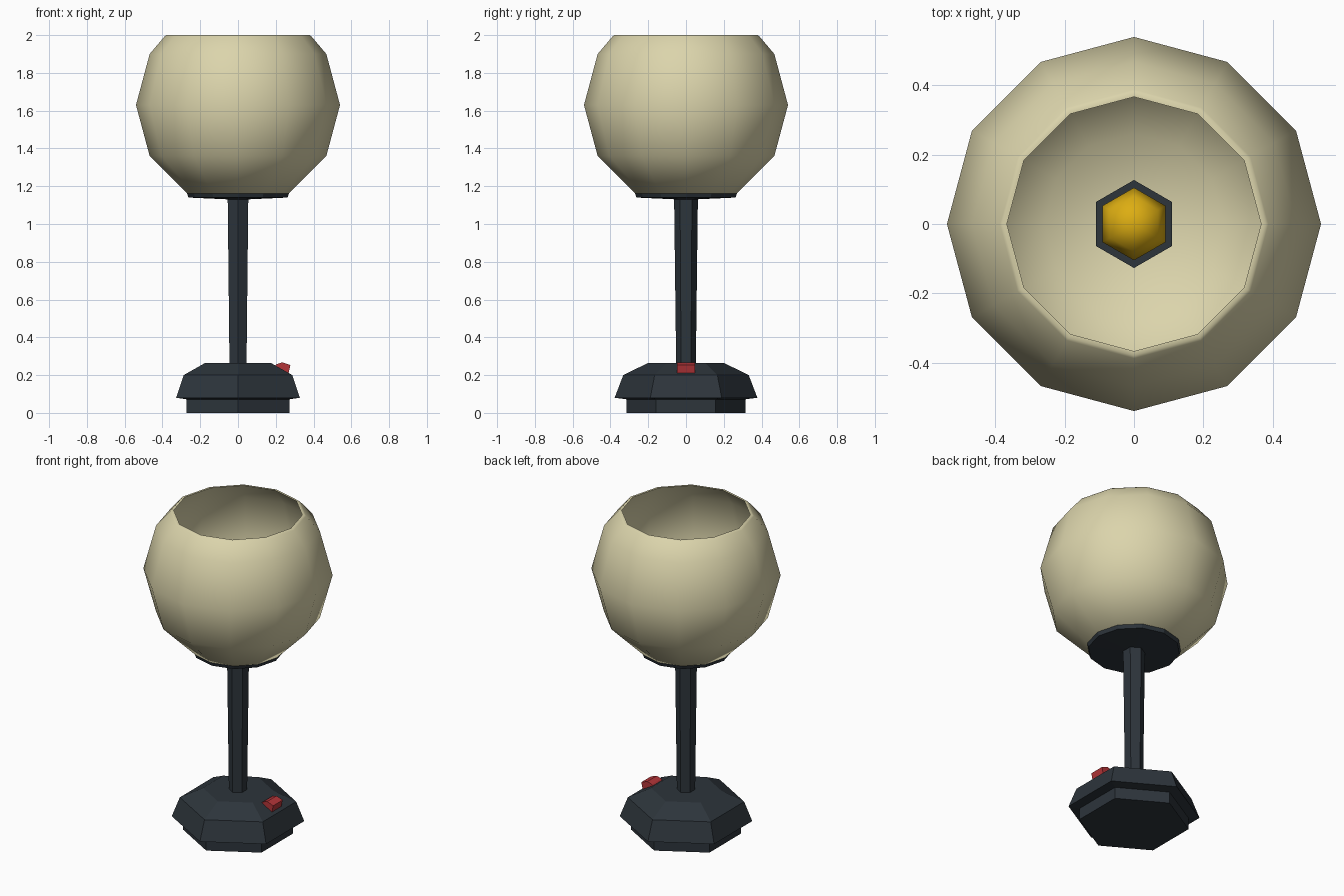
import bpy, bmesh, math

if "Cube" in bpy.data.objects:
    bpy.data.objects.remove(bpy.data.objects["Cube"])


def material(name, rgb):
    m = bpy.data.materials.new(name)
    m.diffuse_color = (*rgb, 1)
    m.use_nodes = True
    m.node_tree.nodes["Principled BSDF"].inputs["Base Color"].default_value = m.diffuse_color
    return m


DARK = material("dark slate", (0.026, 0.035, 0.044))
CREAM = material("cream", (0.71, 0.66, 0.41))
GOLD = material("bulb gold", (0.72, 0.42, 0.006))
RED = material("switch red", (0.45, 0.035, 0.04))


def finish(name, bm, mat, smooth=None):
    bmesh.ops.recalc_face_normals(bm, faces=bm.faces)
    me = bpy.data.meshes.new(name)
    bm.to_mesh(me)
    bm.free()
    me.materials.append(mat)
    ob = bpy.data.objects.new(name, me)
    bpy.context.collection.objects.link(ob)
    if smooth:
        bpy.ops.object.select_all(action='DESELECT')
        bpy.context.view_layer.objects.active = ob
        ob.select_set(True)
        bpy.ops.object.shade_smooth_by_angle(angle=math.radians(smooth))
    return ob


def lathe(name, profile, sides, mat, smooth=None):
    """Revolve (radius, z) points with a corner on the y axis; radius 0 makes a tip."""
    bm = bmesh.new()
    rings = []
    for r, z in profile:
        if r == 0:
            rings.append([bm.verts.new((0, 0, z))] * sides)
        else:
            rings.append([bm.verts.new((r * math.sin(2 * math.pi * i / sides),
                                        r * math.cos(2 * math.pi * i / sides), z))
                          for i in range(sides)])
    for a, b in zip(rings, rings[1:]):
        for i in range(sides):
            j = (i + 1) % sides
            quad = list(dict.fromkeys((a[i], a[j], b[j], b[i])))
            bm.faces.new(quad)
    return finish(name, bm, mat, smooth)


# Hexagonal foot with an overhanging skirt
lathe("base", [(0, 0), (0.315, 0), (0.315, 0.072), (0.378, 0.08),
               (0.332, 0.2), (0.2, 0.265), (0, 0.265)], 6, DARK)

# Slightly flared hexagonal pole
lathe("pole", [(0, 0.25), (0.052, 0.25), (0.063, 1.14), (0, 1.14)], 6, DARK)

# Shallow dish under the shade
lathe("shade_holder", [(0, 1.128), (0.262, 1.14), (0.272, 1.168), (0, 1.155)], 12, DARK)

# Thick globe shade: outer wall up from the holder, over the rim, down inside
R, T, C = 0.54, 0.02, 1.63
outer = [(R * math.cos(math.radians(a)), C + R * math.sin(math.radians(a)))
         for a in (-60, -30, 0, 30)]
inner = [((R - T) * math.cos(math.radians(a)), C + (R - T) * math.sin(math.radians(a)))
         for a in (30, 0, -30, -60)]
lathe("shade", [(0, 1.16)] + outer + [(0.388, 1.994), (0.38, 2.0), (0.367, 2.0)]
      + inner + [(0, 1.165)], 12, CREAM, 50)

# Bulb socket and bulb inside the globe
lathe("bulb_socket", [(0, 1.15), (0.127, 1.15), (0.127, 1.3), (0, 1.3)], 6, DARK)
lathe("bulb", [(0, 1.3), (0.075, 1.3), (0.105, 1.4), (0.08, 1.47), (0, 1.51)], 6, GOLD, 60)

# Rocker switch on the sloping right face of the base
bm = bmesh.new()
side = [(0.19, 0.245), (0.205, 0.258), (0.235, 0.268), (0.277, 0.253), (0.267, 0.205)]
left, right = ([bm.verts.new((x, y, z)) for x, z in side] for y in (-0.047, 0.047))
bm.faces.new(left)
bm.faces.new(right)
for i in range(len(side)):
    j = (i + 1) % len(side)
    bm.faces.new((left[i], left[j], right[j], right[i]))
finish("switch", bm, RED)
